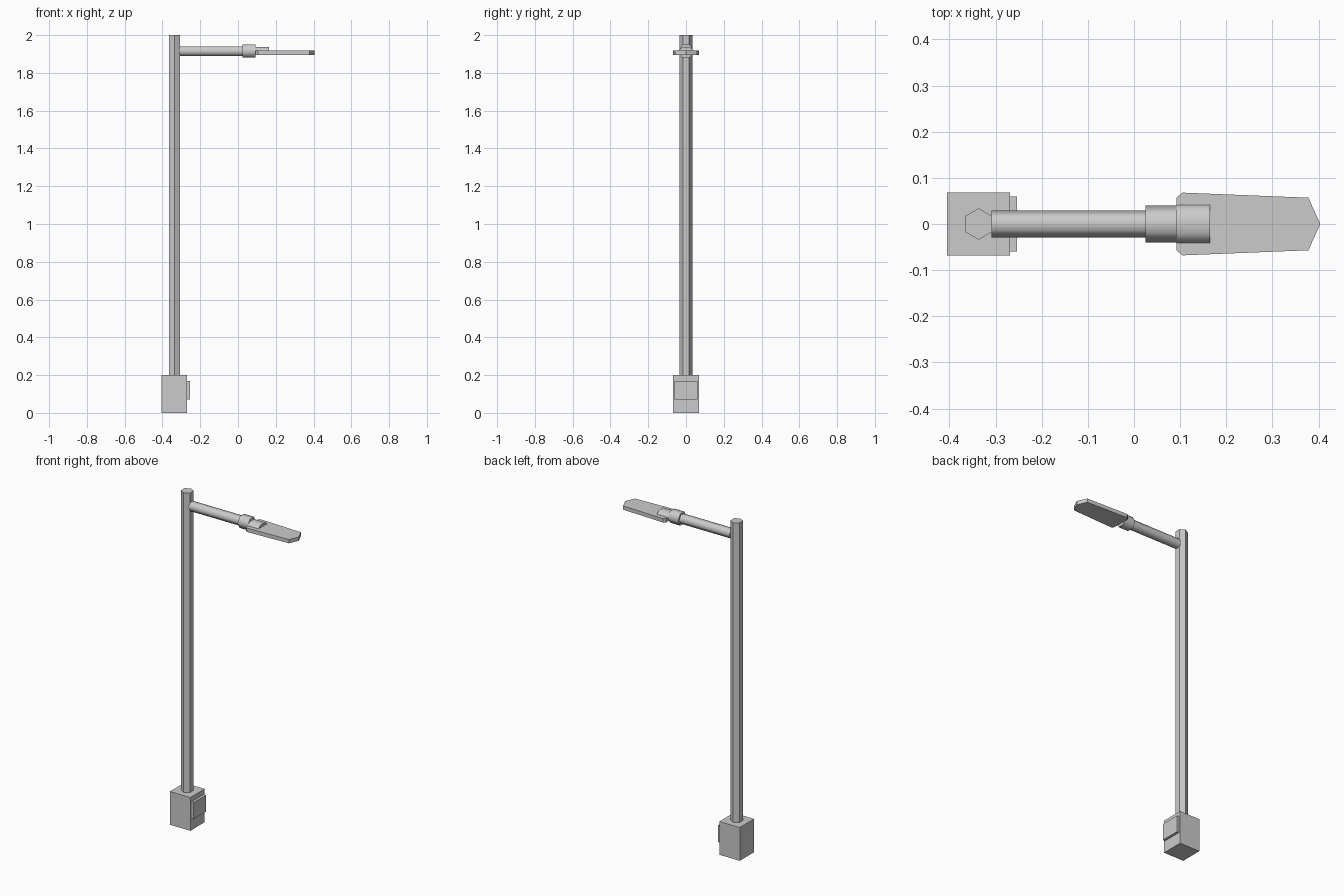
import bpy, math
from mathutils import Vector

if "Cube" in bpy.data.objects:
    bpy.data.objects.remove(bpy.data.objects["Cube"])

Z = 1.915   # arm axis height
PX = -0.337  # pole axis


def prism(name, profile, place, a, b, smooth=False):
    """Extrude a closed 2D profile from a to b; place(u, v, t) gives the 3D point."""
    n = len(profile)
    verts = [place(u, v, t) for t in (a, b) for u, v in profile]
    faces = [tuple(range(n))[::-1], tuple(range(n, 2 * n))]
    faces += [(i, (i + 1) % n, n + (i + 1) % n, n + i) for i in range(n)]
    mesh = bpy.data.meshes.new(name)
    mesh.from_pydata([Vector(v) for v in verts], [], faces)
    mesh.update()
    ob = bpy.data.objects.new(name, mesh)
    bpy.context.collection.objects.link(ob)
    if smooth:
        bpy.ops.object.select_all(action='DESELECT')
        ob.select_set(True)
        bpy.context.view_layer.objects.active = ob
        bpy.ops.object.shade_smooth_by_angle(angle=math.radians(65))
    return ob


def hexagon(r, start=0.0):
    return [(r * math.cos(start + i * math.pi / 3), r * math.sin(start + i * math.pi / 3))
            for i in range(6)]


def rect(u0, u1, v0, v1):
    return [(u0, v0), (u1, v0), (u1, v1), (u0, v1)]


def up(u, v, t):
    return (u, v, t)


def along_x(u, v, t):
    return (t, u, v + Z)


# Base box and its access panel
prism("base_box", rect(-0.405, -0.269, -0.068, 0.068), up, 0, 0.2)
prism("access_panel", rect(-0.06, 0.06, 0.07 - Z, 0.17 - Z), along_x, -0.27, -0.254)

# Six-sided pole with points towards +-y
prism("pole", [(PX + x, y) for x, y in hexagon(0.034, math.pi / 6)], up, 0.2, 2.0)

# Arm and collar, six-sided with smooth sides
prism("arm", hexagon(0.029), along_x, -0.309, 0.025, True)
prism("arm_collar", hexagon(0.040), along_x, 0.025, 0.092, True)

# Lamp head plate: chamfered back, tapered body, pointed tip
half = [(0.092, 0.057), (0.105, 0.068), (0.378, 0.057)]
outline = [(x, -y) for x, y in half] + [(0.404, 0)] + half[::-1]
prism("lamp_head", outline, up, 1.896, 1.919)

# Raised half-hexagon mount on top of the head
prism("head_mount", [(-0.041, -0.012), (0.041, -0.012), (0.041, 0.004),
                     (0.0205, 0.021), (-0.0205, 0.021), (-0.041, 0.004)],
      along_x, 0.092, 0.165, True)
